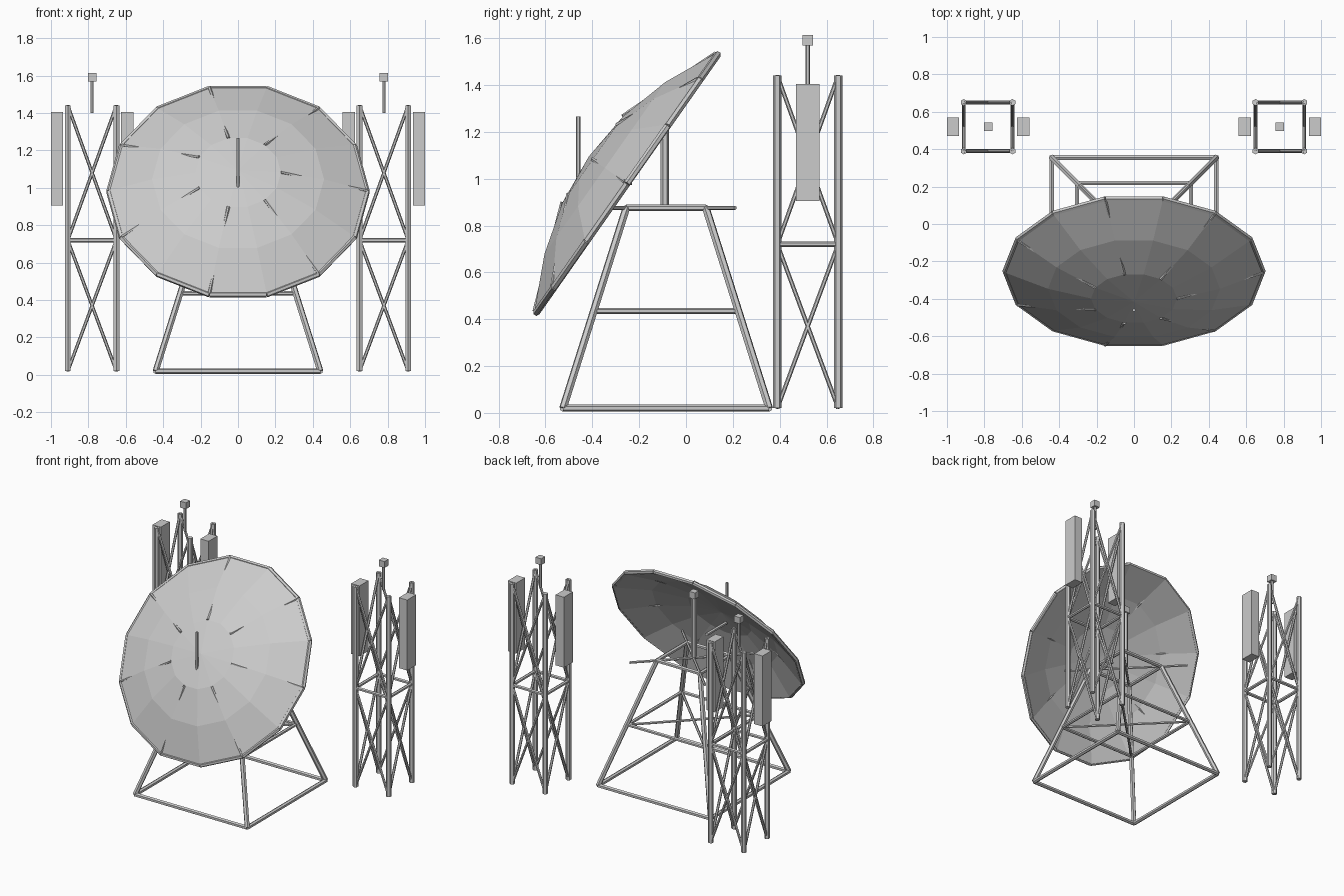
import bpy, bmesh, math
from mathutils import Vector, Matrix

if "Cube" in bpy.data.objects:
    bpy.data.objects.remove(bpy.data.objects["Cube"])


def finish(name, bm):
    bmesh.ops.recalc_face_normals(bm, faces=bm.faces)
    me = bpy.data.meshes.new(name)
    bm.to_mesh(me)
    bm.free()
    ob = bpy.data.objects.new(name, me)
    bpy.context.collection.objects.link(ob)
    return ob


def bars(name, segs, r, sides=6):
    bm = bmesh.new()
    for a, b in segs:
        a, b = Vector(a), Vector(b)
        d = b - a
        m = Matrix.Translation((a + b) / 2) @ d.to_track_quat('Z', 'Y').to_matrix().to_4x4()
        bmesh.ops.create_cone(bm, cap_ends=True, segments=sides, radius1=r, radius2=r,
                              depth=d.length, matrix=m)
    return finish(name, bm)


def box(name, c, s):
    bm = bmesh.new()
    bmesh.ops.create_cube(bm, size=1, matrix=Matrix.Translation(c) @ Matrix.Diagonal((*s, 1)))
    return finish(name, bm)


def square(cx, cy, h, z):
    return [(cx + i * h, cy + j * h, z) for i, j in ((-1, -1), (1, -1), (1, 1), (-1, 1))]


def loop(p):
    return [(p[i], p[(i + 1) % len(p)]) for i in range(len(p))]


# dish stand
CY = -0.085
base = square(0, CY, 0.44, 0.02)
mid = square(0, CY, 0.305, 0.435)
top = square(0, CY, 0.17, 0.875)
cross = square(0, CY, 0.295, 0.875)
bars("stand_legs", list(zip(base, top)), 0.017)
bars("stand_base_frame", loop(base), 0.015)
bars("stand_middle_frame", loop(mid), 0.012)
bars("stand_top_frame", loop(top), 0.014)
bars("stand_middle_braces", [(mid[0], mid[2]), (mid[1], mid[3])], 0.009)
bars("stand_top_braces", [(cross[0], cross[2]), (cross[1], cross[3])], 0.009)
bars("dish_post", [((0, -0.09, 0.87), (0, -0.09, 1.31))], 0.018)
box("dish_post_cap", (0, -0.09, 1.325), (0.045, 0.045, 0.045))

# dish shell, domed toward the front
N, R, H, T = 14, 0.69, 0.19, 0.025
place = Matrix.Translation((0, -0.26, 0.985)) @ Matrix.Rotation(math.radians(54.9), 4, 'X')


def polar(r, k, h):
    a = 2 * math.pi * k / N
    return place @ Vector((r * math.cos(a), r * math.sin(a), h))


bm = bmesh.new()
skins = []
for off in (0, T):
    tip = bm.verts.new(place @ Vector((0, 0, H - off)))
    rings = [[bm.verts.new(polar(R * f / 3, k, H * (1 - f * f / 9) - off)) for k in range(N)]
             for f in (1, 2, 3)]
    for k in range(N):
        j = (k + 1) % N
        bm.faces.new((tip, rings[0][k], rings[0][j]))
        for a, b in zip(rings, rings[1:]):
            bm.faces.new((a[k], b[k], b[j], a[j]))
    skins.append(rings[-1])
for k in range(N):
    j = (k + 1) % N
    bm.faces.new((skins[0][k], skins[1][k], skins[1][j], skins[0][j]))
finish("dish_shell", bm)

# dish rim, straight ribs and feed rods
bars("dish_rim", loop([polar(R, k, -0.01) for k in range(N)]), 0.015)
bars("dish_ribs", [(polar(0.23, k, 0.17), polar(R, k, 0.0)) for k in range(0, N, 2)], 0.009)
bars("feed_rod", [((0, -0.46, 1.0), (0, -0.46, 1.265))], 0.009)
bars("feed_support", [((0, -0.47, 0.985), (0, -0.23, 0.985))], 0.012)

# lattice towers with panel antennas
TY = 0.52
for side, s in (("left", -1), ("right", 1)):
    x = 0.78 * s
    lo, ce, hi = (square(x, TY, 0.13, z) for z in (0.02, 0.72, 1.44))
    bars(side + "_tower_legs", list(zip(lo, hi)), 0.018)
    bars(side + "_tower_ring", loop(ce), 0.012)
    diag = []
    for a, b in ((lo, ce), (ce, hi)):
        for k in range(4):
            j = (k + 1) % 4
            diag += [(a[k], b[j]), (a[j], b[k])]
    bars(side + "_tower_braces", diag, 0.009)
    for tag, o in (("inner", -0.1875), ("outer", 0.1875)):
        box(f"{side}_tower_{tag}_panel", (x + o * s, TY, 1.155), (0.065, 0.1, 0.5))
    bars(side + "_tower_mast", [((x, TY, 1.4), (x, TY, 1.58))], 0.01)
    box(side + "_tower_beacon", (x, TY, 1.592), (0.045, 0.045, 0.045))
